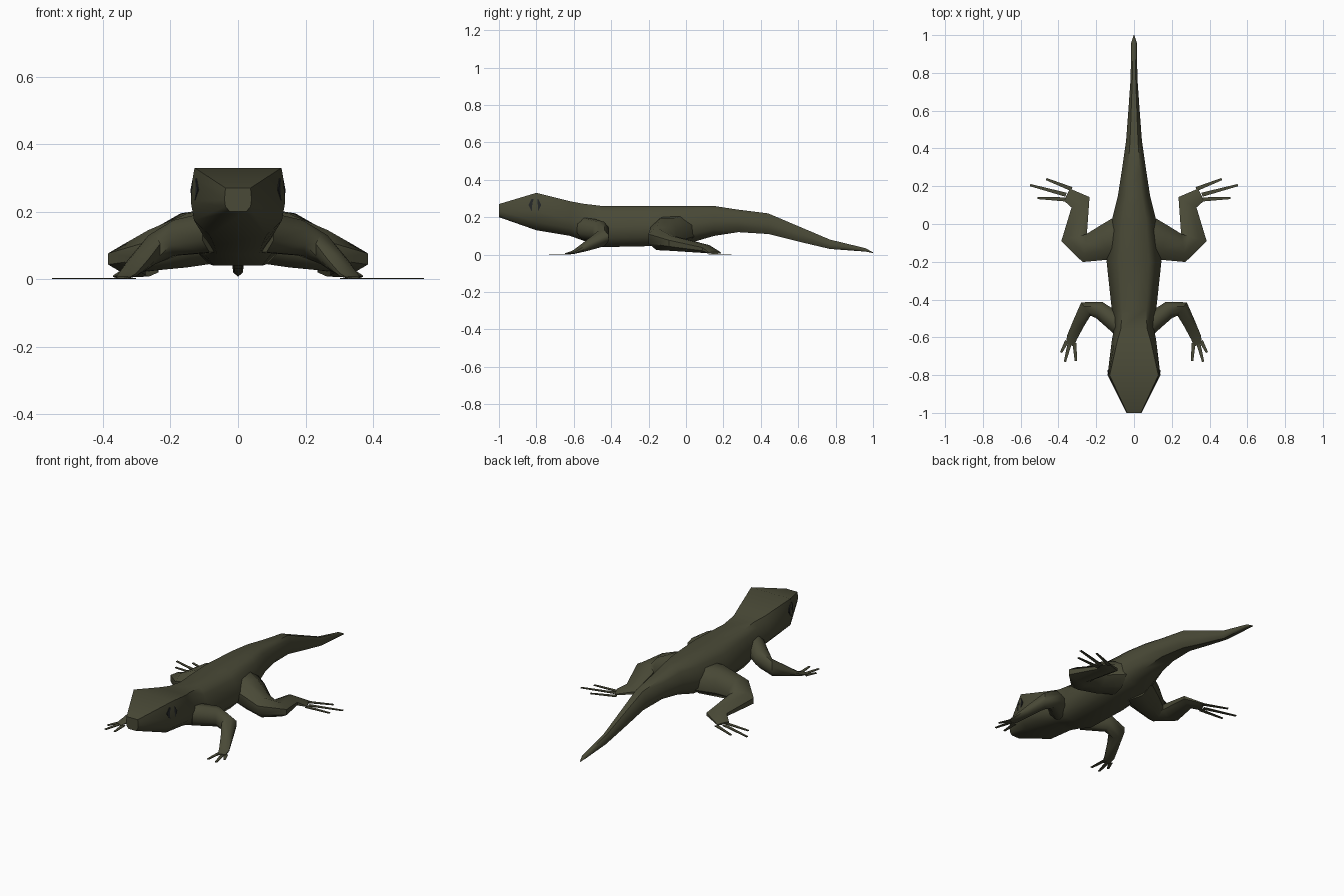
import bpy, bmesh, math
from mathutils import Vector

if "Cube" in bpy.data.objects:
    bpy.data.objects.remove(bpy.data.objects["Cube"])


def material(name, rgb):
    m = bpy.data.materials.new(name)
    m.diffuse_color = (*rgb, 1)
    m.use_nodes = True
    m.node_tree.nodes["Principled BSDF"].inputs["Base Color"].default_value = m.diffuse_color
    return m


SKIN = material("olive skin", (0.068, 0.068, 0.038))
EYE = material("dark eye", (0.018, 0.02, 0.021))


def finish(bm, name, mat, smooth=True):
    bmesh.ops.recalc_face_normals(bm, faces=bm.faces)
    me = bpy.data.meshes.new(name)
    bm.to_mesh(me)
    bm.free()
    me.materials.append(mat)
    ob = bpy.data.objects.new(name, me)
    bpy.context.collection.objects.link(ob)
    if smooth:
        bpy.context.view_layer.objects.active = ob
        ob.select_set(True)
        bpy.ops.object.shade_smooth_by_angle(angle=math.radians(50))
        ob.select_set(False)
    return ob


def loft(bm, rings):
    loops = [[bm.verts.new(p) for p in r] for r in rings]
    n = len(loops[0])
    for a, b in zip(loops, loops[1:]):
        for i in range(n):
            j = (i + 1) % n
            bm.faces.new((a[i], a[j], b[j], b[i]))
    bm.faces.new(loops[0])
    bm.faces.new(loops[-1])


# Body from snout to tail tip: y, half width, bottom, top, top flatness
SPINE = [(-1, .04, .20, .27, .92), (-.8, .14, .13, .33, .92),
         (-.62, .118, .10, .285, .75), (-.55, .105, .075, .272, .65),
         (-.45, .118, .04, .26, .55), (-.2, .145, .045, .26, .55),
         (.03, .115, .065, .26, .55), (.15, .085, .10, .26, .5),
         (.28, .065, .12, .24, .5), (.44, .042, .11, .22, .5),
         (.6, .03, .07, .152, .5), (.77, .018, .03, .08, .5),
         (.96, .015, .016, .034, .5), (1, .002, .008, .012, .5)]
rings = []
for y, w, lo, hi, t in SPINE:
    half = [(t, 1), (.5 + t / 2, .84), (1, .5), (.93, .22), (.6, 0)]
    prof = half + [(-u, v) for u, v in reversed(half)]
    rings.append([(u * w, y, lo + v * (hi - lo)) for u, v in prof])
bm = bmesh.new()
loft(bm, rings)
finish(bm, "body", SKIN)


# Limbs: x, y, bottom, top, half width, heading in degrees
FRONT = [(.07, -.54, .08, .20, .055, 40), (.185, -.455, .07, .175, .046, 20),
         (.255, -.45, .045, .13, .043, -35), (.295, -.53, .02, .075, .032, -68),
         (.328, -.6, .004, .022, .028, -68), (.34, -.64, .003, .008, .022, -68)]
REAR = [(.06, -.06, .05, .21, .11, -15), (.16, -.10, .035, .195, .092, -15),
        (.262, -.127, .024, .145, .075, 8), (.317, -.072, .02, .10, .07, 75),
        (.283, .115, .008, .05, .055, 60), (.355, .155, .004, .014, .036, 25)]
# Flat toes: root and tip
FRONT_TOES = [(.315, -.63, .308, -.725), (.34, -.63, .366, -.73), (.355, -.62, .386, -.68)]
REAR_TOES = [(.33, .185, .465, .238), (.36, .155, .55, .206), (.36, .13, .51, .138)]


def limb(name, side, sections, toes):
    rings = []
    for x, y, lo, hi, w, deg in sections:
        a = math.radians(deg)
        ring = []
        for i in range(8):
            b = math.radians(45 * i + 22.5)
            u, v = math.cos(b) / .924 * w, math.sin(b) / .924 * (hi - lo) / 2
            ring.append((side * (x + math.sin(a) * u), y - math.cos(a) * u, (lo + hi) / 2 + v))
        rings.append(ring)
    bm = bmesh.new()
    loft(bm, rings)
    finish(bm, name, SKIN)
    bm = bmesh.new()
    for x0, y0, x1, y1 in toes:
        d = Vector((x1 - x0, y1 - y0)).normalized()
        n = Vector((-d.y, d.x))
        pts = []
        for x, y, s in ((x0, y0, .011), (x1, y1, .006), (x1, y1, -.006), (x0, y0, -.011)):
            pts.append(bm.verts.new((side * (x + n.x * s), y + n.y * s, .004)))
        f = bm.faces.new(pts)
        bmesh.ops.extrude_face_region(bm, geom=[f])
        bmesh.ops.translate(bm, verts=pts, vec=(0, 0, -.004))
    finish(bm, name + "_toes", SKIN, False)


# Eyes: thin hexagonal plates on the head sides
def eye(name, side):
    bm = bmesh.new()
    rings = []
    for off in (-.003, .003):
        ring = []
        for i in range(6):
            a = math.radians(60 * i)
            y, v = .034 * math.cos(a), .038 * math.sin(a)
            # follow the slope of the cheek
            x = .1335 - max(0, v) * .12 + off
            x += y * (.12 if y > 0 else .5)
            ring.append((side * x, -.808 + y, .265 + v))
        rings.append(ring)
    loft(bm, rings)
    finish(bm, name, EYE, False)


for label, side in (("left", 1), ("right", -1)):
    limb(label + "_front_leg", side, FRONT, FRONT_TOES)
    limb(label + "_rear_leg", side, REAR, REAR_TOES)
    eye(label + "_eye", side)
